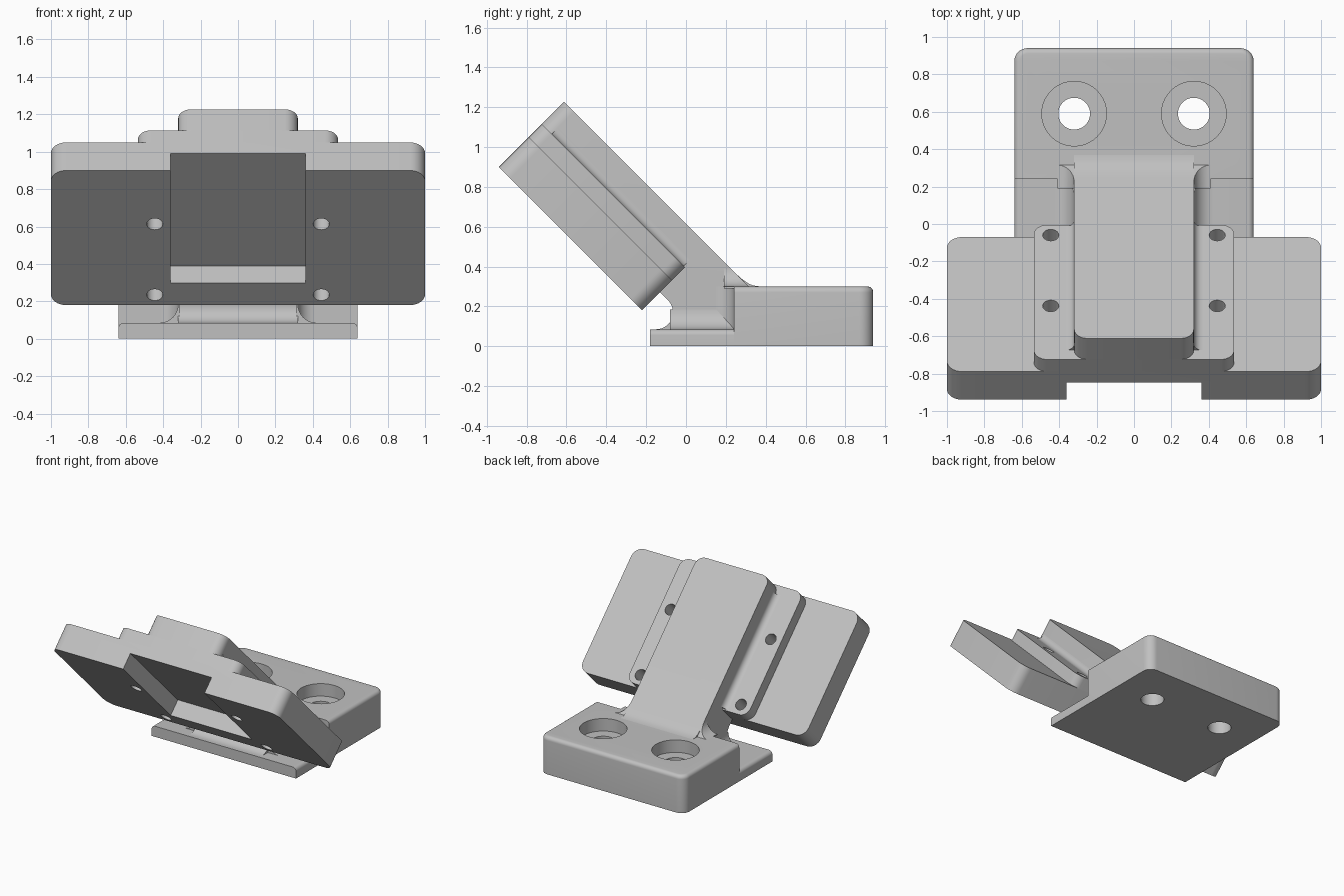
import bpy, bmesh, math
from mathutils import Vector, Matrix

if "Cube" in bpy.data.objects:
    bpy.data.objects.remove(bpy.data.objects["Cube"])

grey = bpy.data.materials.new("light_grey")
grey.use_nodes = True
grey.diffuse_color = (0.53, 0.53, 0.53, 1)
grey.node_tree.nodes["Principled BSDF"].inputs["Base Color"].default_value = (0.53, 0.53, 0.53, 1)

# Axes: X, Y, Z of the base, and U (along) and N (out of the back) of the tilted head
X, Y, Z = Vector((1, 0, 0)), Vector((0, 1, 0)), Vector((0, 0, 1))
U, N = (Z - Y).normalized(), (Y + Z).normalized()
U0, U1 = 0.283, 1.30                      # lower and upper end of the head
N0, N1, N2, N3 = -0.028, 0.184, 0.276, 0.435   # front, plate, pad and arm levels
WIDE, ARM, THIN, THICK, STEP = 0.64, 0.32, 0.085, 0.30, 0.24


def arc(cx, cy, r, a0, a1, steps=8):
    angles = [math.radians(a0 + (a1 - a0) * i / steps) for i in range(steps + 1)]
    return [(cx + r * math.cos(a), cy + r * math.sin(a)) for a in angles]


def rounded(x0, x1, y0, y1, low=0, high=0):
    """Rectangle outline with separate radii for its lower and upper corners."""
    pts = []
    for cx, cy, sx, sy, start in ((x0, y0, 1, 1, 180), (x1, y0, -1, 1, 270),
                                  (x1, y1, -1, -1, 0), (x0, y1, 1, -1, 90)):
        r = low if sy > 0 else high
        pts += arc(cx + sx * r, cy + sy * r, r, start, start + 90) if r else [(cx, cy)]
    return pts


def prism(name, pts, lo, hi, a, b, along, origin=Vector(), bevel=None, clip=None):
    """Outline in the plane of a and b, extruded from lo to hi."""
    bm = bmesh.new()
    face = bm.faces.new([bm.verts.new(origin + a * p + b * q + along * lo) for p, q in pts])
    new = bmesh.ops.extrude_face_region(bm, geom=[face])["geom"]
    bmesh.ops.translate(bm, vec=along * (hi - lo), verts=[v for v in new if isinstance(v, bmesh.types.BMVert)])
    bmesh.ops.recalc_face_normals(bm, faces=bm.faces)
    if bevel:
        radius, rule = bevel
        edges = [e for e in bm.edges if rule(*(v.co for v in e.verts))]
        bmesh.ops.bevel(bm, geom=edges, offset=radius, segments=6, profile=0.5, affect="EDGES")
    if clip:
        bmesh.ops.bisect_plane(bm, geom=bm.verts[:] + bm.edges[:] + bm.faces[:],
                               plane_co=clip[0], plane_no=clip[1], clear_outer=True)
        bmesh.ops.holes_fill(bm, edges=bm.edges)
        bmesh.ops.recalc_face_normals(bm, faces=bm.faces)
    mesh = bpy.data.meshes.new(name)
    bm.to_mesh(mesh)
    bm.free()
    mesh.materials.append(grey)
    obj = bpy.data.objects.new(name, mesh)
    bpy.context.collection.objects.link(obj)
    return obj


def cut(obj, cutters):
    bpy.context.view_layer.objects.active = obj
    for c in cutters:
        mod = obj.modifiers.new("cut", "BOOLEAN")
        mod.object, mod.operation, mod.solver = c, "DIFFERENCE", "EXACT"
        bpy.ops.object.modifier_apply(modifier=mod.name)


def circle(x, y, r):
    return arc(x, y, r, 0, 360, 40)[:-1]


def fillet(r):
    """Concave quarter-round section, sunk slightly into both faces."""
    e = -0.01
    return [(e, e), (r, e)] + arc(r, r, r, 270, 180) + [(e, r)]


parts, cutters = [], []

# Base: thick rear block with rounded top rim and a thin front flange
block = prism("base_block", rounded(-WIDE, WIDE, STEP, 0.94, high=0.07), 0, THICK, X, Y, Z,
              bevel=(0.03, lambda p, q: min(p.z, q.z) > THICK - 0.001 and max(p.y, q.y) > STEP + 0.01))
flange = prism("base_flange", rounded(-WIDE, WIDE, 0, THIN, high=0.03), -0.18, STEP, X, Z, Y)

# Counterbored screw holes in the base block
for s in (-1, 1):
    for r, floor in ((0.085, -0.1), (0.173, 0.2)):
        cutters.append(prism("screw_cutter", circle(s * 0.32, 0.59, r), floor, 0.5, X, Y, Z))
cut(block, cutters)
parts += [block, flange]

# Tilted head: wide plate with a raised pad behind it
plate = prism("head_plate", rounded(-1, 1, U0, U1, 0.08, 0.08), N0, N1, X, U, N)
pad = prism("head_pad", rounded(-0.535, 0.535, U0, U1, 0.07, 0.07), N1, N2, X, U, N)
pocket = prism("pocket_cutter", rounded(-0.36, 0.36, 0.45, 1.5), -0.3, 0.10, X, U, N)
bolts = [prism("bolt_cutter", circle(s * 0.445, u, 0.043), -0.2, 0.5, X, U, N)
         for s in (-1, 1) for u in (0.36, 0.895)]
cut(plate, [pocket] + bolts)
cut(pad, bolts)
parts += [plate, pad]
cutters += [pocket] + bolts


# Arm: side profile running from the head down into the base
def tilted(n, u):
    p = N * n + U * u
    return (p.y, p.z)


profile = [tilted(N2, U1), tilted(N3, U1), (0.25, 0.365), (0.28, 0.338), (0.31, 0.317), (0.335, 0.305),
           (0.37, THICK), (0.37, 0.04), (-0.15, 0.04)]
profile += arc(-0.15, 0.17, 0.085, -90, 45, 14) + [tilted(0.099, U0), tilted(N2, U0)]
parts.append(prism("arm", profile, -ARM, ARM, Y, Z, X,
                   bevel=(0.07, lambda p, q: min(p.dot(U), q.dot(U)) > U1 - 0.001 and abs(p.x - q.x) < 0.01)))

# Blends along both sides of the arm
for side, s in (("right", -1), ("left", 1)):
    at = X * s * ARM
    parts += [
        prism(side + "_pad_blend", fillet(0.045), U0 + 0.01, U1 - 0.07, X * s, N, U, at + N * N2),
        prism(side + "_flange_blend", fillet(0.1), -0.08, STEP, X * s, Z, Y, at + Z * THIN),
        prism(side + "_block_blend", fillet(0.09), THIN, THICK, X * s, -Y, Z, at + Y * STEP),
        prism(side + "_top_blend", fillet(0.09), 0.19, 0.36, X * s, Z, Y, at + Z * THICK,
              clip=(N * N3, N)),
    ]

for c in cutters:
    bpy.data.objects.remove(c)

# Smooth curved faces, keep hard edges sharp
bpy.ops.object.select_all(action="DESELECT")
for p in parts:
    p.select_set(True)
bpy.context.view_layer.objects.active = parts[0]
bpy.ops.object.shade_smooth_by_angle(angle=math.radians(30))
